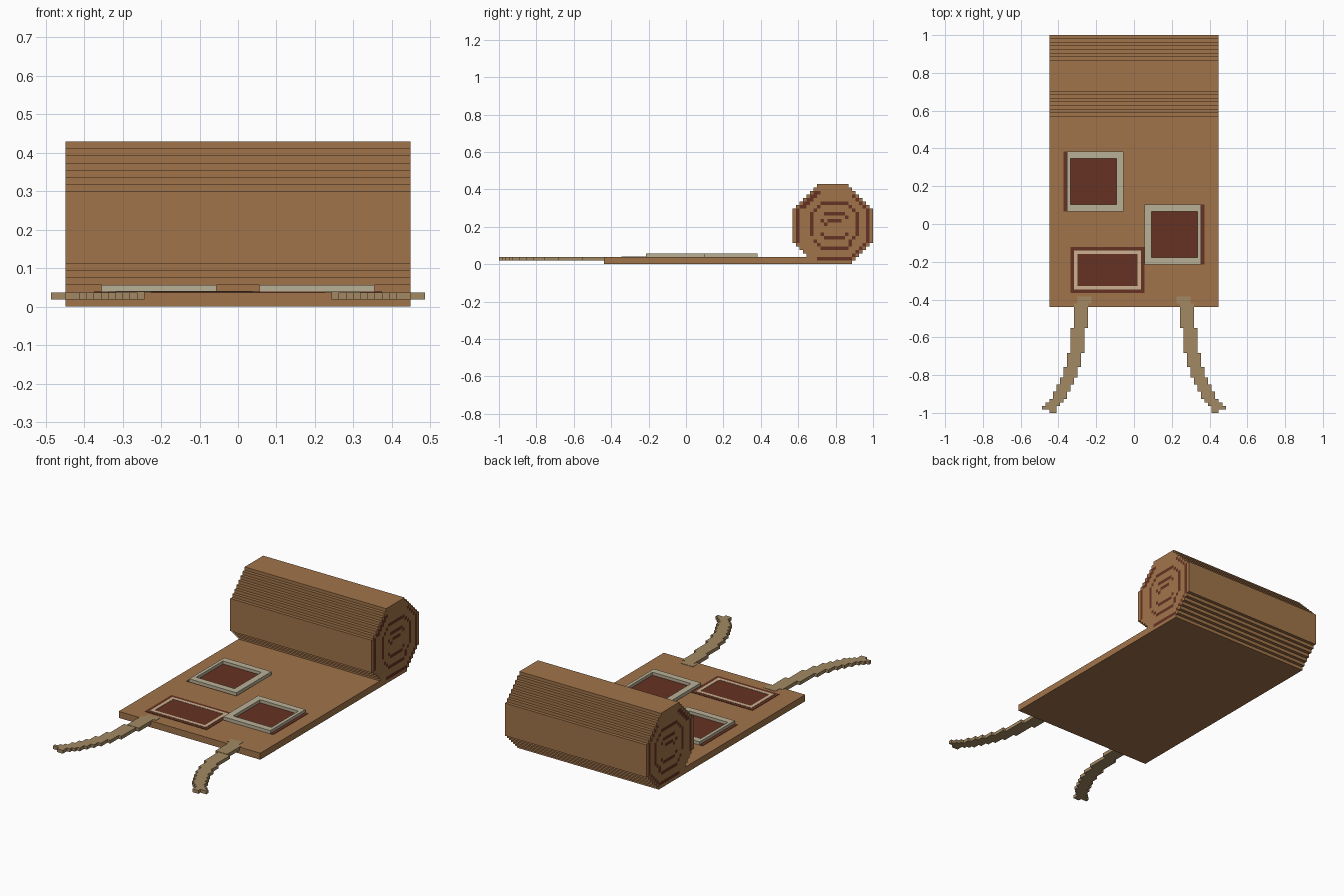
import bpy, bmesh

if "Cube" in bpy.data.objects:
    bpy.data.objects.remove(bpy.data.objects["Cube"])

V = 2 / 107          # size of one block


def srgb(r, g, b):
    f = lambda c: c / 12.92 if c <= 0.04045 else ((c + 0.055) / 1.055) ** 2.4
    return (f(r / 255), f(g / 255), f(b / 255), 1)


def material(name, *rgb):
    m = bpy.data.materials.new(name)
    m.diffuse_color = srgb(*rgb)
    m.use_nodes = True
    m.node_tree.nodes["Principled BSDF"].inputs["Base Color"].default_value = m.diffuse_color
    return m


BROWN = material("brown cloth", 161, 116, 74)
MAROON = material("dark maroon", 101, 50, 34)
STONE = material("pale stone", 185, 176, 150)
CREAM = material("cream stitching", 204, 178, 145)
TAN = material("tan strap", 162, 137, 99)


def finish(name, bm, mats):
    bmesh.ops.remove_doubles(bm, verts=bm.verts, dist=1e-5)
    bmesh.ops.recalc_face_normals(bm, faces=bm.faces)
    me = bpy.data.meshes.new(name)
    bm.to_mesh(me)
    bm.free()
    for m in mats:
        me.materials.append(m)
    ob = bpy.data.objects.new(name, me)
    bpy.context.collection.objects.link(ob)
    return ob


def add_box(bm, x0, x1, y0, y1, z0, z1):
    """Box in block units: x from the middle, y from the front end."""
    vs = bmesh.ops.create_cube(bm, size=1)["verts"]
    for v in vs:
        v.co = ((x1 if v.co.x > 0 else x0) * V,
                (y1 if v.co.y > 0 else y0) * V - 1,
                (z1 if v.co.z > 0 else z0) * V)


def boxes(name, mat, *dims):
    bm = bmesh.new()
    for d in dims:
        add_box(bm, *d)
    return finish(name, bm, [mat])


def frame(x0, x1, y0, y1, l, r, w, z0, z1):
    """Four bars around a rectangle; l, r and w are the bar widths."""
    return [(x0, x1, y0, y0 + w, z0, z1), (x0, x1, y1 - w, y1, z0, z1),
            (x0, x0 + l, y0 + w, y1 - w, z0, z1), (x1 - r, x1, y0 + w, y1 - w, z0, z1)]


# Unrolled sheet
boxes("mat_sheet", BROWN, (-24, 24, 30, 90, 0, 2))

# Stepped octagon section of the roll
cells = set()
for row in range(23):
    cut = max(0, 6 - row, row - 15)
    start = 6 if row < 2 else cut
    cells |= {(c, row) for c in range(start, 23 - cut)}

# Spiral seen on the roll ends, drawn as lines of blocks
spiral = set()
strokes = [
    [(7, 20), (6, 20), (2, 16), (1, 15), (1, 6)],
    [(3, 16), (6, 19)],
    [(7, 1), (16, 1), (21, 6), (21, 15), (17, 19)],
    [(8, 17), (15, 17), (18, 14), (18, 8), (15, 4), (8, 4), (6, 6)],
    [(5, 8), (5, 14), (7, 16)],
    [(9, 14), (14, 14), (15, 13)],
    [(15, 8), (14, 7), (9, 7), (8, 8)],
    [(8, 12), (9, 11)],
    [(10, 12), (13, 12)],
]
for s in strokes:
    for (a, b), (c, d) in zip(s, s[1:]):
        n = max(abs(c - a), abs(d - b))
        for i in range(n + 1):
            spiral.add((round(a + (c - a) * i / n), round(b + (d - b) * i / n)))

# Roll body: end faces coloured by the spiral, sides swept along x
bm = bmesh.new()


def quad(pts, index=0):
    f = bm.faces.new([bm.verts.new((x * V, (84 + c) * V - 1, r * V)) for x, c, r in pts])
    f.material_index = index


for c, r in sorted(cells):
    for x in (-24, 24):
        quad([(x, c, r), (x, c + 1, r), (x, c + 1, r + 1), (x, c, r + 1)], int((c, r) in spiral))
    for dc, dr, p, q in ((-1, 0, (0, 0), (0, 1)), (1, 0, (1, 0), (1, 1)),
                         (0, -1, (0, 0), (1, 0)), (0, 1, (0, 1), (1, 1))):
        if (c + dc, r + dr) not in cells:
            quad([(-24, c + p[0], r + p[1]), (24, c + p[0], r + p[1]),
                  (24, c + q[0], r + q[1]), (-24, c + q[0], r + q[1])])
finish("mat_roll", bm, [BROWN, MAROON])

# Two raised square patches with pale frames
T = 2.1              # top of the thin flush plates
boxes("left_patch_cloth", MAROON, (-20, -3, 57, 74, 1.9, T))
boxes("left_patch_frame", STONE, *frame(-19, -3, 57, 74, 1, 2, 2, 2, 3))
boxes("right_patch_cloth", MAROON, (3, 20, 42, 59, 1.9, T))
boxes("right_patch_frame", STONE, *frame(3, 19, 42, 59, 2, 1, 2, 2, 3))

# Flat stitched patch
boxes("front_patch_cloth", MAROON, (-18, 3, 34, 47, 1.9, T))
boxes("front_patch_stitching", CREAM, *frame(-17, 2, 35, 46, 1, 1, 1, 1.9, T + 0.08))

# Curved tie straps: (inner x, width, y start, y end), mirrored
steps = [(12, 4, 31, 33), (13, 4, 24, 31), (14, 4, 17, 24), (15, 4, 13, 17),
         (16, 4, 10, 13), (17, 4, 8, 10), (18, 4, 6, 8), (19, 4, 4, 6),
         (20, 4, 3, 4), (21, 4, 2, 3), (22, 4, 1, 2), (22, 2, 0, 1)]
for side, name in ((-1, "left_strap"), (1, "right_strap")):
    parts = []
    for x, w, y0, y1 in steps:
        a, b = sorted((side * x, side * (x + w)))
        parts.append((a, b, y0, y1, 1, T if y1 > 30 else 2))
    boxes(name, TAN, *parts)
